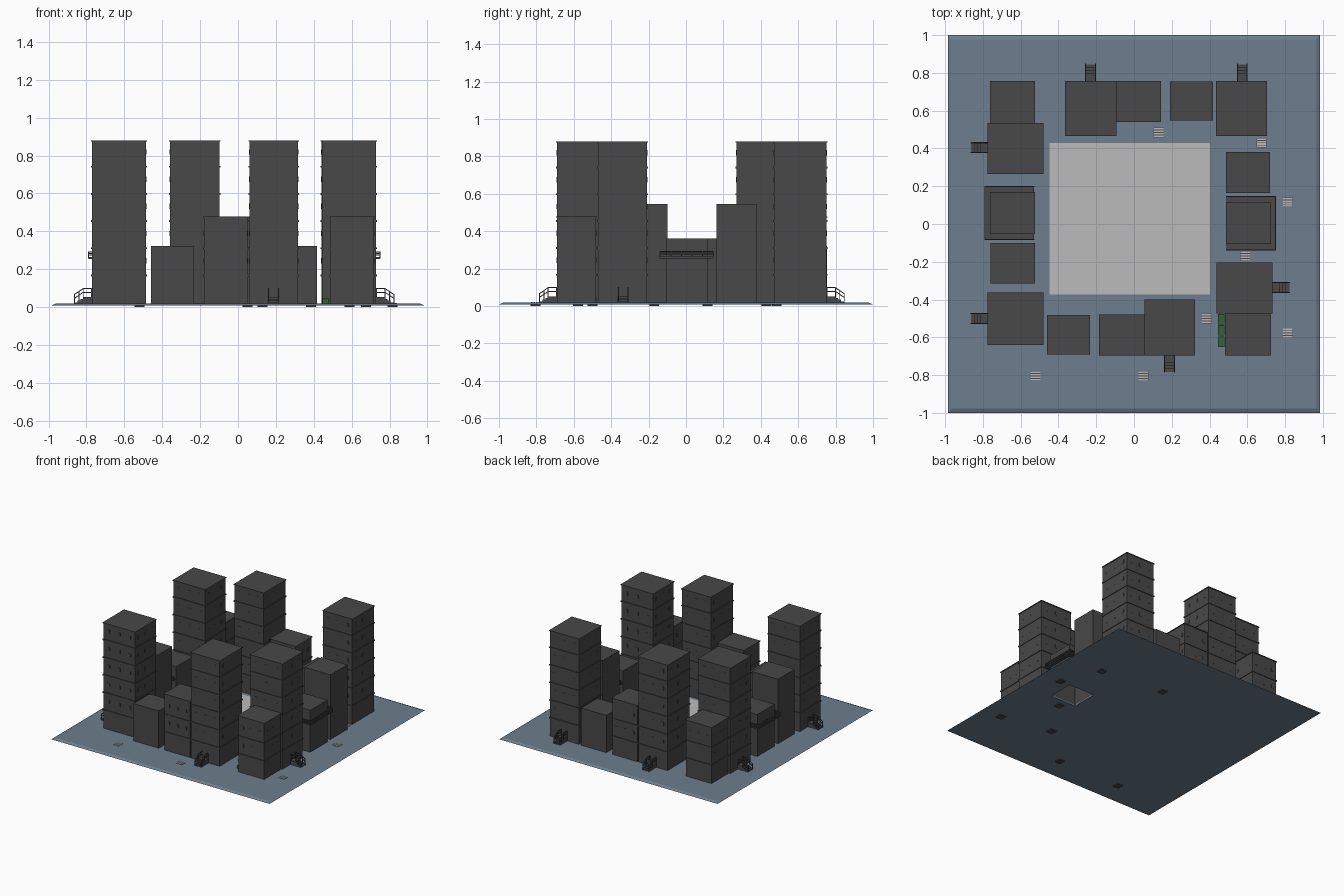
import bpy, bmesh, math
from mathutils import Vector, Matrix

if "Cube" in bpy.data.objects:
    bpy.data.objects.remove(bpy.data.objects["Cube"])


def material(name, rgb):
    m = bpy.data.materials.new(name)
    m.diffuse_color = (*rgb, 1)
    m.use_nodes = True
    m.node_tree.nodes["Principled BSDF"].inputs["Base Color"].default_value = m.diffuse_color
    return m


DARK = material("dark_wall", (0.065, 0.065, 0.065))
BLUE = material("pavement", (0.15, 0.21, 0.27))
LIGHT = material("plaza_stone", (0.5, 0.5, 0.5))
GREEN = material("leaves", (0.03, 0.12, 0.04))


def box(bm, x0, x1, y0, y1, z0, z1):
    mat = (Matrix.Translation(((x0 + x1) / 2, (y0 + y1) / 2, (z0 + z1) / 2))
           @ Matrix.Diagonal((x1 - x0, y1 - y0, z1 - z0, 1)))
    return bmesh.ops.create_cube(bm, size=1, matrix=mat)["verts"]


def bar(bm, a, b, t=0.005):
    a, b = Vector(a), Vector(b)
    d = b - a
    rot = d.to_track_quat('Z', 'Y').to_matrix().to_4x4()
    bmesh.ops.create_cube(bm, size=1, matrix=Matrix.Translation((a + b) / 2) @ rot
                          @ Matrix.Diagonal((t, t, d.length + t * 0.5, 1)))


def finish(bm, name, mat=None):
    me = bpy.data.meshes.new(name)
    bm.to_mesh(me)
    bm.free()
    ob = bpy.data.objects.new(name, me)
    bpy.context.collection.objects.link(ob)
    if mat:
        me.materials.append(mat)
    return ob


G = 0.018        # pavement level
FLOOR = 0.1435   # storey height of the towers


def building(name, x0, x1, y0, y1, top, ledges=False, open_base=False):
    """Block with small windows, optional storey ledges and roof cap."""
    bm = bmesh.new()
    e = 0.005 if ledges else 0.0
    x0, x1, y0, y1 = x0 + e, x1 - e, y0 + e, y1 - e
    box(bm, x0, x1, y0, y1, 0.008 if open_base else 0.012, top)
    if open_base:
        low = min(bm.faces, key=lambda f: f.calc_center_median().z)
        bmesh.ops.delete(bm, geom=[low], context='FACES_ONLY')
    if ledges:
        z = 0.167
        while z < top - 0.05:
            box(bm, x0 - e, x1 + e, y0 - e, y1 + e, z - 0.005, z + 0.005)
            z += FLOOR
        box(bm, x0 - e, x1 + e, y0 - e, y1 + e, top - 0.006, top)
        # windows, three per storey on every side
        z = 0.245
        p, w, h = 0.0015, 0.010, 0.014
        while z < top - 0.02:
            for i in range(3):
                cx = x0 + (x1 - x0) * (i + 0.5) / 3
                cy = y0 + (y1 - y0) * (i + 0.5) / 3
                box(bm, cx - w, cx + w, y0 - p, y1 + p, z - h, z + h)
                box(bm, x0 - p, x1 + p, cy - w, cy + w, z - h, z + h)
            z += FLOOR
    return finish(bm, name, DARK)


# pavement slab with chamfered rim and an opening under one block
bm = bmesh.new()
vs = box(bm, -0.985, 0.985, -1, 1, 0.008, G)
for v in vs:
    if v.co.z > 0.012:
        v.co.x -= math.copysign(0.022, v.co.x)
        v.co.y -= math.copysign(0.022, v.co.y)
base = finish(bm, "pavement", BLUE)
bm = bmesh.new()
box(bm, 0.489, 0.723, -0.103, 0.113, -0.1, 0.1)
cutter = finish(bm, "opening_cutter")
cutter.hide_render = True
cutter.display_type = 'WIRE'
cut = base.modifiers.new("opening", 'BOOLEAN')
cut.object = cutter
cut.operation = 'DIFFERENCE'
cut.solver = 'EXACT'

# central plaza
bm = bmesh.new()
box(bm, -0.447, 0.403, -0.372, 0.43, 0.012, G + 0.004)
finish(bm, "plaza", LIGHT)

# tall towers
for i, r in enumerate([(-0.775, -0.48, 0.265, 0.535), (-0.775, -0.48, -0.64, -0.362),
                       (0.055, 0.323, -0.695, -0.4), (0.438, 0.733, -0.475, -0.203),
                       (0.435, 0.705, 0.465, 0.757), (-0.365, -0.093, 0.465, 0.757)]):
    building(f"tower_{i}", *r, 0.88, True)

# lower blocks joined to the towers
for i, r in enumerate([(-0.762, -0.523, 0.535, 0.757), (-0.185, 0.055, -0.695, -0.48),
                       (0.482, 0.724, -0.695, -0.475), (-0.093, 0.143, 0.54, 0.757)]):
    building(f"middle_block_{i}", *r, 0.478, True)

# free-standing blocks
building("rear_low_block", 0.19, 0.418, 0.547, 0.755, 0.322)
building("front_low_block", -0.46, -0.232, -0.69, -0.482, 0.322)
building("right_block", 0.487, 0.72, 0.163, 0.38, 0.545)
building("left_block", -0.76, -0.524, -0.315, -0.1, 0.545)
building("right_balcony_block", 0.487, 0.725, -0.105, 0.115, 0.36, open_base=True)
building("left_balcony_block", -0.762, -0.524, -0.052, 0.17, 0.36)


def balcony(name, xi, xo, y0, y1):
    """Slab and railing wrapping three sides of a block; xo is the outer side."""
    bm = bmesh.new()
    box(bm, min(xi, xo), max(xi, xo), y0, y1, 0.255, 0.264)
    corners = [(xi, y0), (xo, y0), (xo, y1), (xi, y1)]
    for a, b in zip(corners, corners[1:]):
        for z in (0.274, 0.283, 0.291):
            bar(bm, (*a, z), (*b, z))
        for k in range(6):
            p = Vector(a).lerp(Vector(b), k / 5)
            bar(bm, (*p, 0.258), (*p, 0.291))
    finish(bm, name, DARK)


balcony("right_balcony", 0.49, 0.75, -0.138, 0.146)
balcony("left_balcony", -0.53, -0.79, -0.083, 0.198)


def stoop(name, x, y, angle):
    """Entrance steps with hand rails, leading out along local +x."""
    bm = bmesh.new()
    w = 0.029
    box(bm, -0.01, 0.045, -w, w, 0.014, 0.052)
    for k in range(3):
        box(bm, 0.045 + k * 0.016, 0.061 + k * 0.016, -w, w, 0.014, 0.043 - k * 0.009)
    for s in (-w + 0.003, w - 0.003):
        for d in (0, 0.02):
            bar(bm, (0, s, 0.098 - d), (0.047, s, 0.098 - d))
            bar(bm, (0.047, s, 0.098 - d), (0.094, s, 0.066 - d))
        for px, pz in ((0.003, 0.098), (0.047, 0.098), (0.07, 0.082), (0.094, 0.066)):
            bar(bm, (px, s, 0.016), (px, s, pz))
    ob = finish(bm, name, DARK)
    ob.location = (x, y, 0)
    ob.rotation_euler.z = math.radians(angle)


for i, (x, y, a) in enumerate([(-0.77, 0.404, 180), (-0.77, -0.5, 180), (-0.23, 0.752, 90),
                               (0.573, 0.752, 90), (0.729, -0.336, 0), (0.188, -0.69, -90)]):
    stoop(f"stoop_{i}", x, y, a)

# drain grates set into the pavement
for i, (x, y) in enumerate([(0.13, 0.485), (0.675, 0.43), (0.815, 0.115), (0.588, -0.17),
                            (0.386, -0.5), (0.815, -0.578), (-0.52, -0.805), (0.05, -0.805)]):
    bm = bmesh.new()
    box(bm, x - 0.026, x + 0.026, y - 0.026, y + 0.026, 0, G + 0.001)
    finish(bm, f"drain_well_{i}", DARK)
    bm = bmesh.new()
    for k in range(4):
        c = y - 0.0195 + k * 0.013
        box(bm, x - 0.025, x + 0.025, c - 0.004, c + 0.004, 0.012, G + 0.004)
    finish(bm, f"drain_bars_{i}", LIGHT)

# hedge in three pieces
for i in range(3):
    bm = bmesh.new()
    y = -0.65 + i * 0.059
    box(bm, 0.445, 0.48, y, y + 0.055, 0.014, 0.045)
    finish(bm, f"hedge_{i}", GREEN)
